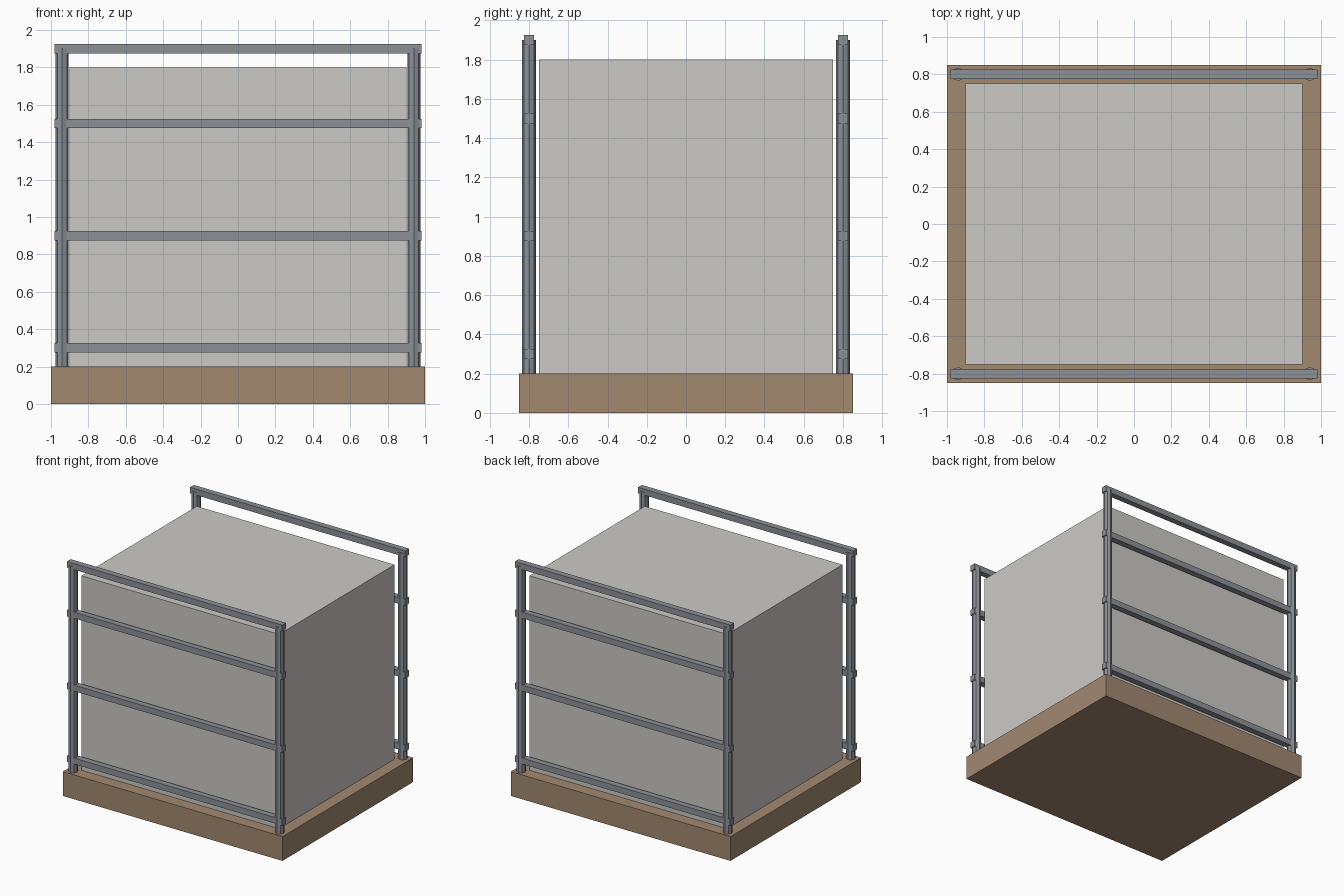
import bpy
from math import pi

cube = bpy.data.objects.get("Cube")
if cube:
    bpy.data.objects.remove(cube, do_unlink=True)


def material(name, rgb):
    mat = bpy.data.materials.new(name)
    mat.use_nodes = True
    color = (*rgb, 1)
    mat.diffuse_color = color
    mat.node_tree.nodes["Principled BSDF"].inputs["Base Color"].default_value = color
    return mat


brown = material("brown earth", (0.36, 0.25, 0.16))
pale = material("pale grey", (0.6, 0.59, 0.56))
steel = material("steel grey", (0.265, 0.285, 0.31))


def finish(name, mat):
    obj = bpy.context.object
    obj.name = name
    obj.data.materials.append(mat)


def box(name, mat, size, center):
    bpy.ops.mesh.primitive_cube_add(size=1, location=center)
    bpy.context.object.scale = size
    bpy.ops.object.transform_apply(location=False, rotation=False, scale=True)
    finish(name, mat)


def post(name, x, y, bottom, top):
    # Eight-sided pole with corners pointing along the axes
    bpy.ops.mesh.primitive_cylinder_add(
        vertices=8, radius=0.035, depth=top - bottom,
        location=(x, y, (bottom + top) / 2))
    finish(name, mat=steel)


# Base slab and the block standing on it
box("base_slab", brown, (2, 1.7, 0.2), (0, 0, 0.1))
box("main_block", pale, (1.8, 1.5, 1.7), (0, 0, 0.95))

# Matching scaffold frames at front and back
for side, y in (("front", -0.8), ("back", 0.8)):
    for hand, x in (("left", 0.94), ("right", -0.94)):
        post(f"{side}_{hand}_post", x, y, 0.2, 1.9)
    for level, z in (("bottom", 0.3), ("middle", 0.9), ("upper", 1.5), ("top", 1.9)):
        box(f"{side}_{level}_rail", steel, (1.96, 0.05, 0.05), (0, y, z))
